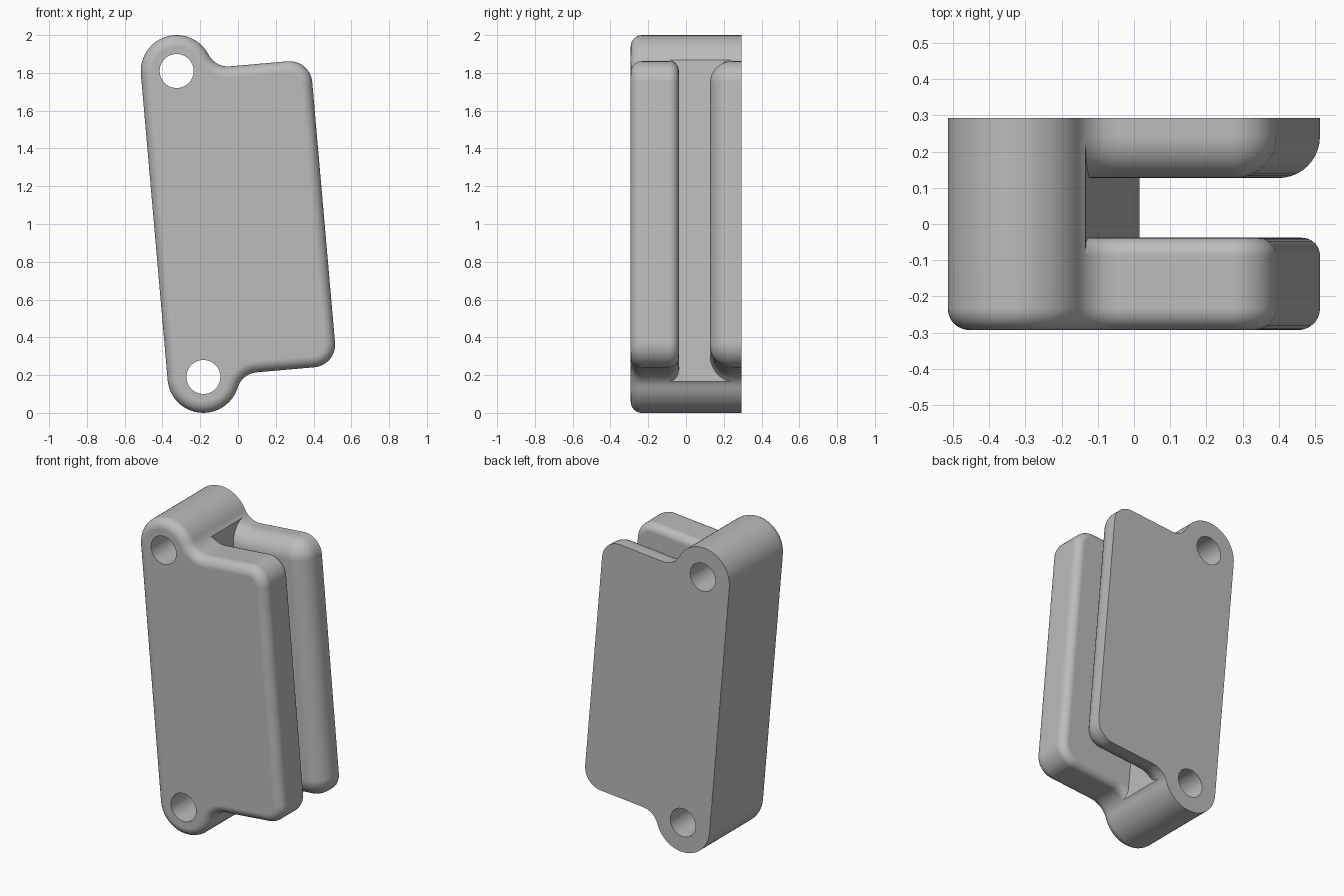
import bpy, bmesh
from math import sin, cos, acos, atan2, pi, radians
from mathutils import Matrix, Vector

if "Cube" in bpy.data.objects:
    bpy.data.objects.remove(bpy.data.objects["Cube"])

# Main dimensions, in an upright frame centred between the two holes
H = 0.813              # hole height, also the plate's half height
BOSS, HOLE = 0.19, 0.09
EDGE, CORNER = 0.71, 0.12
FLOOR = 0.195          # depth of the slot floor
FX = 0.283             # centre of the concave fillet
FILLET = (FX ** 2 - BOSS ** 2) / (2 * BOSS)
DEPTH = 0.293
SLOT_FRONT, SLOT_BACK = -0.038, 0.127
PLACE = Matrix.Translation((-0.254, 0, 1)) @ Matrix.Rotation(radians(-5), 4, 'Y')

gray = bpy.data.materials.new("plain gray")
gray.use_nodes = True
gray.diffuse_color = (0.5, 0.5, 0.5, 1)
gray.node_tree.nodes["Principled BSDF"].inputs["Base Color"].default_value = (0.5, 0.5, 0.5, 1)


def arc(cx, cz, r, a, b, n):
    return [(cx + r * cos(a + (b - a) * i / n), cz + r * sin(a + (b - a) * i / n))
            for i in range(n + 1)]


def flipped(points):
    return [(x, -z) for x, z in reversed(points)]


def floor_angle(d):
    return -acos((FLOOR - FX) / (FILLET + d))


def spine_chain(d):
    """Boss side of the outline, inset by d, from bottom to top."""
    beta = atan2(FILLET, FX)
    top = arc(0, H, BOSS - d, pi, beta, 24)
    top += arc(FX, H + FILLET, FILLET + d, beta - pi, floor_angle(d), 4)[1:]
    return flipped(top) + top


def plate_chain(d):
    """Plate side of the outline, inset by d, from top to bottom."""
    top = arc(FX, H + FILLET, FILLET + d, floor_angle(d), -pi / 2, 8)
    top += arc(EDGE - CORNER, H - CORNER, CORNER - d, pi / 2, 0, 12)
    return top + flipped(top)


def rounding(y, r, inward, n=10):
    """Depth and inset along a rounded rim, starting at its flat face."""
    return [(y + inward * r * (1 - cos(pi / 2 * i / n)), r * (1 - sin(pi / 2 * i / n)))
            for i in range(n + 1)]


# Body: rings lofted from front to back, with a slot between the two plates
bm = bmesh.new()


def ring(y, spine_inset, plate_inset):
    return [[bm.verts.new((x, y, z)) for x, z in chain]
            for chain in (spine_chain(spine_inset), plate_chain(plate_inset))]


def bridge(a, b, closed):
    for i in range(len(a) if closed else len(a) - 1):
        j = (i + 1) % len(a)
        bm.faces.new((a[i], a[j], b[j], b[i]))


front = [ring(y, d, d) for y, d in rounding(-DEPTH, 0.06, 1)]
front += [ring(y, 0, d) for y, d in reversed(rounding(SLOT_FRONT, 0.05, -1))]
back = [ring(y, 0, d) for y, d in rounding(SLOT_BACK, 0.115, 1)]
back.append(ring(DEPTH, 0, 0))
for rings in (front, back):
    for a, b in zip(rings, rings[1:]):
        bridge(a[0] + a[1], b[0] + b[1], True)

# Slot floor, slot walls and outer caps
(al, ar), (bl, br) = front[-1], back[0]
bridge(al, bl, False)
bm.faces.new((al[-1], ar[0], ar[-1], al[0], bl[0], br[-1], br[0], bl[-1]))
bm.faces.new(ar)
bm.faces.new(br)
bm.faces.new(front[0][0] + front[0][1])
bm.faces.new(back[-1][0] + back[-1][1])
bmesh.ops.remove_doubles(bm, verts=bm.verts, dist=0.00001)
bmesh.ops.recalc_face_normals(bm, faces=bm.faces)
bm.transform(PLACE)
mesh = bpy.data.meshes.new("slotted_bracket")
bm.to_mesh(mesh)
bm.free()
mesh.materials.append(gray)
body = bpy.data.objects.new("slotted_bracket", mesh)
bpy.context.collection.objects.link(body)

# Through holes in both bosses
for side in (-1, 1):
    bpy.ops.mesh.primitive_cylinder_add(vertices=48, radius=HOLE, depth=1,
                                        location=PLACE @ Vector((0, 0, side * H)),
                                        rotation=(pi / 2, 0, 0))
    cutter = bpy.context.object
    cutter.name = "hole_cutter"
    cutter.hide_render = True
    cutter.data.materials.append(gray)
    cut = body.modifiers.new("hole", 'BOOLEAN')
    cut.operation, cut.solver, cut.object = 'DIFFERENCE', 'EXACT', cutter
    bpy.ops.object.select_all(action='DESELECT')
    body.select_set(True)
    bpy.context.view_layer.objects.active = body
    bpy.ops.object.modifier_apply(modifier=cut.name)
    bpy.data.objects.remove(cutter)

# Smooth rims with crisp flat faces
bpy.ops.object.shade_smooth_by_angle(angle=radians(30))
weighted = body.modifiers.new("flat_face_normals", 'WEIGHTED_NORMAL')
weighted.keep_sharp = True
